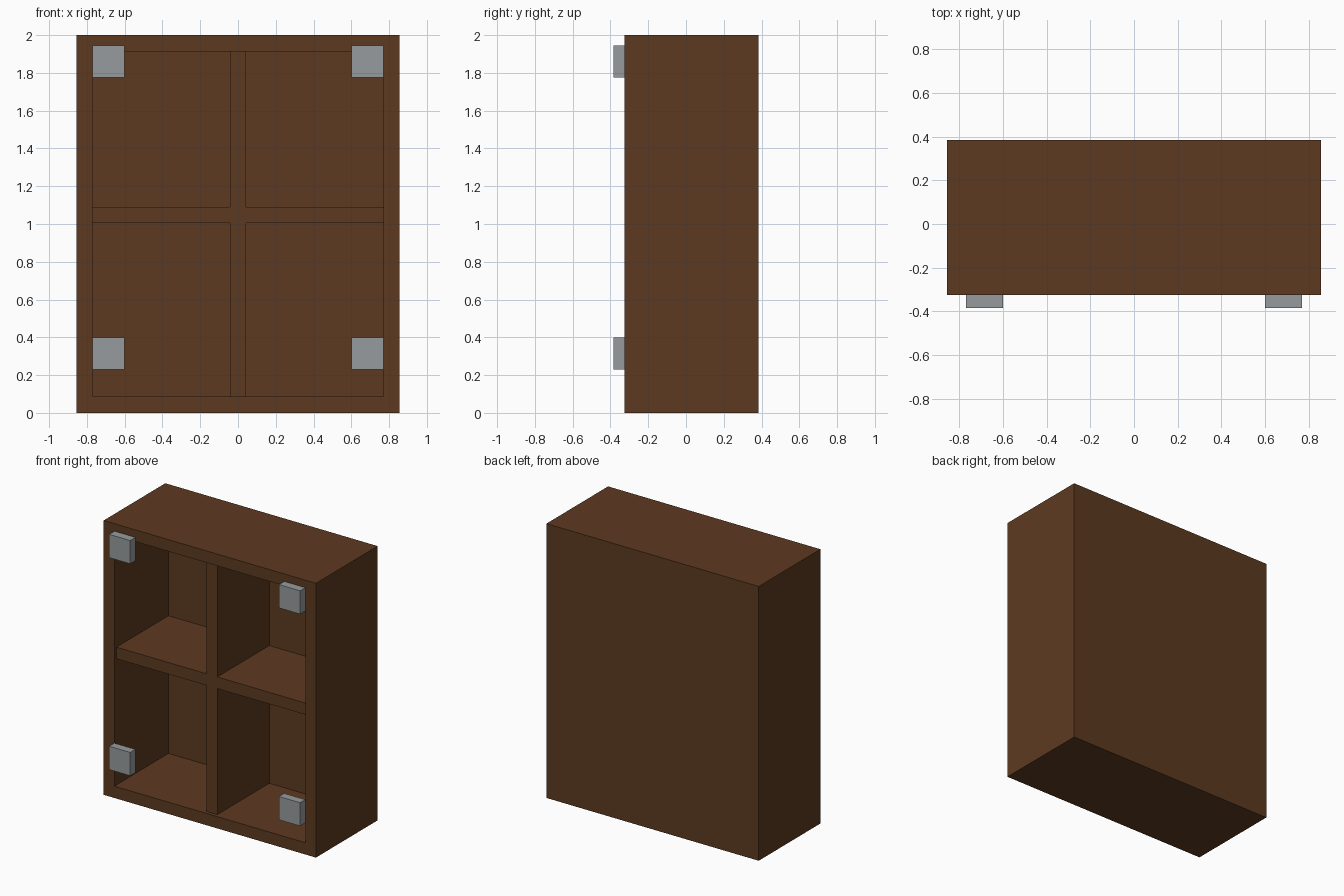
import bpy

cube = bpy.data.objects.get("Cube")
if cube:
    bpy.data.objects.remove(cube, do_unlink=True)


def material(name, rgb):
    mat = bpy.data.materials.new(name)
    mat.use_nodes = True
    mat.diffuse_color = (*rgb, 1)
    mat.node_tree.nodes["Principled BSDF"].inputs["Base Color"].default_value = (*rgb, 1)
    return mat


wood = material("dark_wood", (0.11, 0.042, 0.015))
metal = material("grey_metal", (0.305, 0.33, 0.337))


def box(name, x, y, z, mat):
    """Box spanning the given (low, high) ranges."""
    spans = (x, y, z)
    bpy.ops.mesh.primitive_cube_add(size=1, location=[sum(s) / 2 for s in spans])
    obj = bpy.context.object
    obj.name = name
    obj.scale = [s[1] - s[0] for s in spans]
    bpy.ops.object.transform_apply(location=False, rotation=False, scale=True)
    obj.data.materials.append(mat)
    return obj


def join_parts(obj, other):
    mod = obj.modifiers.new("join", "BOOLEAN")
    mod.operation = "UNION"
    mod.solver = "EXACT"
    mod.object = other
    bpy.context.view_layer.objects.active = obj
    bpy.ops.object.modifier_apply(modifier=mod.name)
    bpy.data.objects.remove(other, do_unlink=True)


W, H, T = 0.856, 2.0, 0.086          # half width, height, board thickness
FRONT, BACK = -0.325, 0.385
IN_W, IN_BACK = W - T, BACK - T

# Cabinet shell: a solid block hollowed from the front
shell = box("cabinet_shell", (-W, W), (FRONT, BACK), (0, H), wood)
cutter = box("hollow_cutter", (-IN_W, IN_W), (FRONT - 0.2, IN_BACK), (T, H - T), wood)
cutter.hide_render = True
hollow = shell.modifiers.new("hollow", "BOOLEAN")
hollow.operation = "DIFFERENCE"
hollow.solver = "EXACT"
hollow.object = cutter
bpy.context.view_layer.objects.active = shell
bpy.ops.object.modifier_apply(modifier=hollow.name)
bpy.data.objects.remove(cutter, do_unlink=True)

# Crossed shelf and divider, set slightly back from the front edge
inset = FRONT + 0.025
cross = box("shelf_and_divider", (-IN_W, IN_W), (inset, IN_BACK), (1.005, 1.09), wood)
divider = box("divider", (-T / 2, T / 2), (inset, IN_BACK), (T, H - T), wood)
join_parts(cross, divider)

# Hinge blocks on the front
for level, low in (("lower", 0.23), ("upper", 1.775)):
    for side, x in (("right", (-0.77, -0.6)), ("left", (0.6, 0.77))):
        box(f"{level}_{side}_hinge", x, (-0.385, FRONT), (low, low + 0.17), metal)
